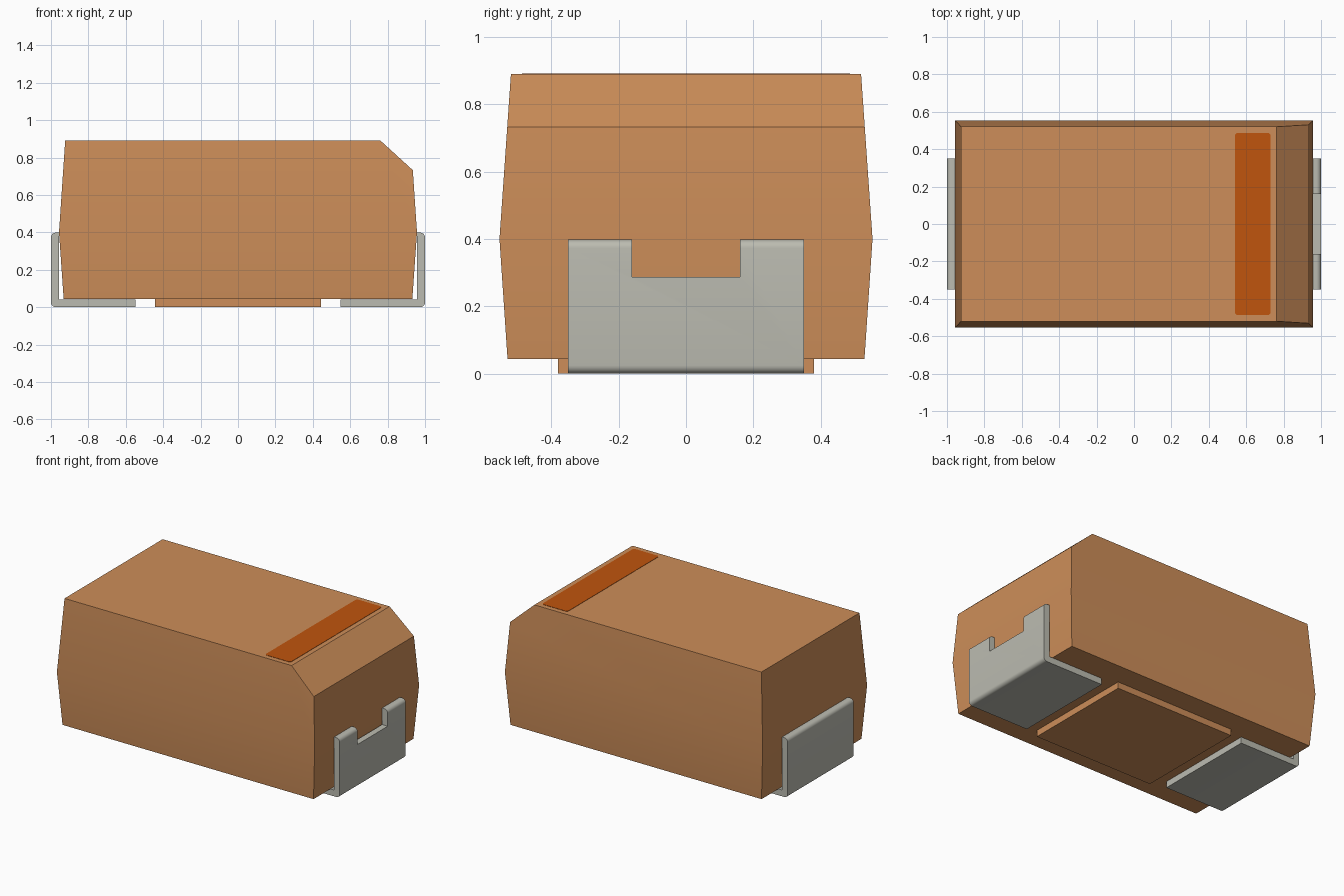
import bpy, bmesh, math
from mathutils import Vector

cube = bpy.data.objects.get("Cube")
if cube:
    bpy.data.objects.remove(cube, do_unlink=True)


def material(name, rgb):
    m = bpy.data.materials.new(name)
    m.use_nodes = True
    m.diffuse_color = (*rgb, 1)
    m.node_tree.nodes["Principled BSDF"].inputs["Base Color"].default_value = (*rgb, 1)
    return m


case_tan = material("case tan", (0.61, 0.27, 0.10))
band_orange = material("band orange", (0.53, 0.09, 0.004))
tin_grey = material("tin grey", (0.50, 0.50, 0.44))


def finish(name, bm, mat):
    bmesh.ops.recalc_face_normals(bm, faces=bm.faces)
    mesh = bpy.data.meshes.new(name)
    bm.to_mesh(mesh)
    bm.free()
    mesh.materials.append(mat)
    ob = bpy.data.objects.new(name, mesh)
    bpy.context.collection.objects.link(ob)
    return ob


def smooth(ob):
    bpy.ops.object.select_all(action='DESELECT')
    ob.select_set(True)
    bpy.context.view_layer.objects.active = ob
    bpy.ops.object.shade_smooth_by_angle(angle=math.radians(30))


def prism(name, points, depth, mat):
    """Closed 3D outline pushed along a depth vector."""
    bm = bmesh.new()
    face = bm.faces.new([bm.verts.new(p) for p in points])
    out = bmesh.ops.extrude_face_region(bm, geom=[face])
    moved = [g for g in out["geom"] if isinstance(g, bmesh.types.BMVert)]
    bmesh.ops.translate(bm, verts=moved, vec=depth)
    return finish(name, bm, mat)


def box(name, x0, x1, y0, y1, z0, z1, mat):
    outline = [(x0, y0, z0), (x1, y0, z0), (x1, y1, z0), (x0, y1, z0)]
    return prism(name, outline, (0, 0, z1 - z0), mat)


def arc(cx, cy, r, start, steps=6):
    """Quarter circle, counter-clockwise from the start angle in degrees."""
    return [(cx + r * math.cos(math.radians(start + 90 * i / steps)),
             cy + r * math.sin(math.radians(start + 90 * i / steps)))
            for i in range(steps + 1)]


# Moulded case: three stacked rectangles, widest at the parting line
bm = bmesh.new()
rings = []
for hx, hy, z in ((0.932, 0.53, 0.043), (0.957, 0.554, 0.40), (0.924, 0.52, 0.89)):
    rings.append([bm.verts.new((sx * hx, sy * hy, z))
                  for sx, sy in ((-1, -1), (1, -1), (1, 1), (-1, 1))])
bm.faces.new(rings[0])
bm.faces.new(rings[2])
for low, high in zip(rings, rings[1:]):
    for i in range(4):
        j = (i + 1) % 4
        bm.faces.new((low[i], low[j], high[j], high[i]))

# Sloped polarity edge along the +x end
a, b = Vector((0.762, 0, 0.89)), Vector((0.934, 0, 0.733))
normal = Vector((a.z - b.z, 0, b.x - a.x))
bmesh.ops.bisect_plane(bm, geom=bm.verts[:] + bm.edges[:] + bm.faces[:],
                       plane_co=a, plane_no=normal, clear_outer=True)
bmesh.ops.holes_fill(bm, edges=[e for e in bm.edges if e.is_boundary], sides=0)
smooth(finish("case", bm, case_tan))

# Raised pad under the case
box("underside_pad", -0.443, 0.443, -0.38, 0.38, 0, 0.045, case_tan)

# Polarity band on the top, with small rounded corners
r = 0.015
outline = (arc(0.73 - r, 0.487 - r, r, 0) + arc(0.54 + r, 0.487 - r, r, 90)
           + arc(0.54 + r, -0.487 + r, r, 180) + arc(0.73 - r, -0.487 + r, r, 270))
prism("polarity_band", [(x, y, 0.888) for x, y in outline], (0, 0, 0.004), band_orange)

# L-shaped terminals with rounded outer bends
r = 0.025
profile = ([(0.547, 0.042), (0.547, 0)] + arc(1 - r, r, r, 270)
           + arc(1 - r, 0.398 - r, r, 0) + [(0.958, 0.398), (0.958, 0.042)])
for side, name in ((1, "left_terminal"), (-1, "right_terminal")):
    ob = prism(name, [(side * x, -0.35, z) for x, z in profile], (0, 0.70, 0), tin_grey)
    if side == 1:
        # Notch in the upright of the +x terminal
        cutter = box("notch_cutter", 0.9, 1.1, -0.16, 0.16, 0.287, 0.5, tin_grey)
        cutter.hide_render = True
        mod = ob.modifiers.new("notch", 'BOOLEAN')
        mod.operation = 'DIFFERENCE'
        mod.solver = 'EXACT'
        mod.object = cutter
        bpy.context.view_layer.objects.active = ob
        bpy.ops.object.modifier_apply(modifier=mod.name)
        bpy.data.objects.remove(cutter, do_unlink=True)
    smooth(ob)
